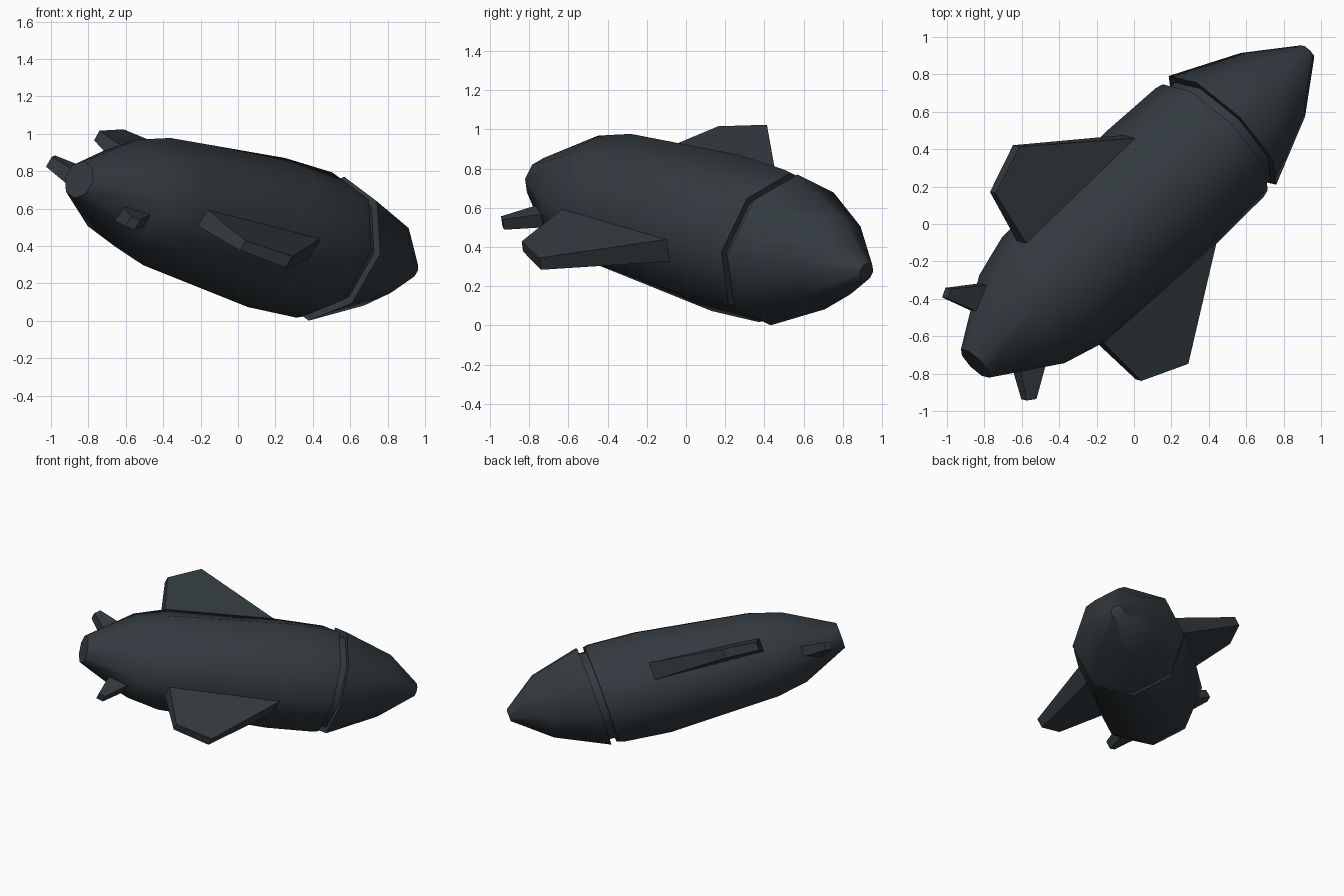
import bpy, bmesh, math
from mathutils import Matrix, Vector

if "Cube" in bpy.data.objects:
    bpy.data.objects.remove(bpy.data.objects["Cube"])

# Local frame: x = right, y = along hull from tail to nose, z = up
d = Vector((0.667, 0.687, -0.287)).normalized()
r = Vector((0.558, -0.716, -0.42))
r = (r - d * r.dot(d)).normalized()
u = r.cross(d)
FRAME = Matrix.Translation((-0.85, -0.745, 0.755)) @ Matrix((r, d, u)).transposed().to_4x4()

mat = bpy.data.materials.new("dark_metal")
mat.diffuse_color = (0.033, 0.043, 0.05, 1)
mat.use_nodes = True
mat.node_tree.nodes["Principled BSDF"].inputs["Base Color"].default_value = mat.diffuse_color


def finish(bm, name, smooth):
    bmesh.ops.recalc_face_normals(bm, faces=bm.faces)
    bm.transform(FRAME)
    me = bpy.data.meshes.new(name)
    bm.to_mesh(me)
    bm.free()
    me.materials.append(mat)
    ob = bpy.data.objects.new(name, me)
    bpy.context.collection.objects.link(ob)
    if smooth:
        bpy.context.view_layer.objects.active = ob
        ob.select_set(True)
        bpy.ops.object.shade_smooth_by_angle(angle=math.radians(50))
        ob.select_set(False)
    return ob


def octagon_loft(name, sections):
    """sections: (position, centre height, half width, half height)"""
    bm = bmesh.new()
    k = 1 / math.cos(math.pi / 8)
    rings = []
    for a, c, hw, hh in sections:
        angles = [(i + 0.5) * math.pi / 4 for i in range(8)]
        rings.append([bm.verts.new((k * hw * math.cos(t), a, c + k * hh * math.sin(t)))
                      for t in angles])
    for p, q in zip(rings, rings[1:]):
        for i in range(8):
            j = (i + 1) % 8
            bm.faces.new((p[i], p[j], q[j], q[i]))
    bm.faces.new(rings[0])
    bm.faces.new(rings[-1])
    finish(bm, name, True)


def blade(name, corners, side):
    """corners: (sideways, along, bottom, top) around the outline"""
    bm = bmesh.new()
    lo = [bm.verts.new((side * x, a, b)) for x, a, b, t in corners]
    hi = [bm.verts.new((side * x, a, t)) for x, a, b, t in corners]
    bm.faces.new(lo)
    bm.faces.new(hi)
    for i in range(len(corners)):
        j = (i + 1) % len(corners)
        bm.faces.new((lo[i], lo[j], hi[j], hi[i]))
    finish(bm, name, False)


# Hull with chamfered front rim and recessed neck
octagon_loft("hull", [
    (0.0, 0.0, 0.10, 0.095), (0.35, 0.034, 0.31, 0.268), (0.58, 0.057, 0.37, 0.32),
    (1.40, 0.138, 0.39, 0.384), (1.75, 0.178, 0.38, 0.374), (1.79, 0.182, 0.37, 0.364),
    (1.79, 0.182, 0.335, 0.33), (1.87, 0.188, 0.335, 0.33)])

# Nose cone
octagon_loft("nose_cone", [
    (1.845, 0.186, 0.38, 0.37), (2.21, 0.24, 0.22, 0.24), (2.47, 0.264, 0.045, 0.045)])

# Wings and tail fins, mirrored
wing = [(0.33, 1.47, 0.16, 0.30), (0.81, 0.877, 0.14, 0.21),
        (0.70, 0.623, 0.11, 0.17), (0.30, 0.572, 0.08, 0.19)]
fin = [(0.20, 0.43, -0.045, 0.045), (0.41, 0.15, -0.06, 0.0),
       (0.38, 0.105, -0.07, -0.01), (0.16, 0.21, -0.10, 0.0)]
for side, label in ((1, "right"), (-1, "left")):
    blade(label + "_wing", wing, side)
    blade(label + "_tail_fin", fin, side)
